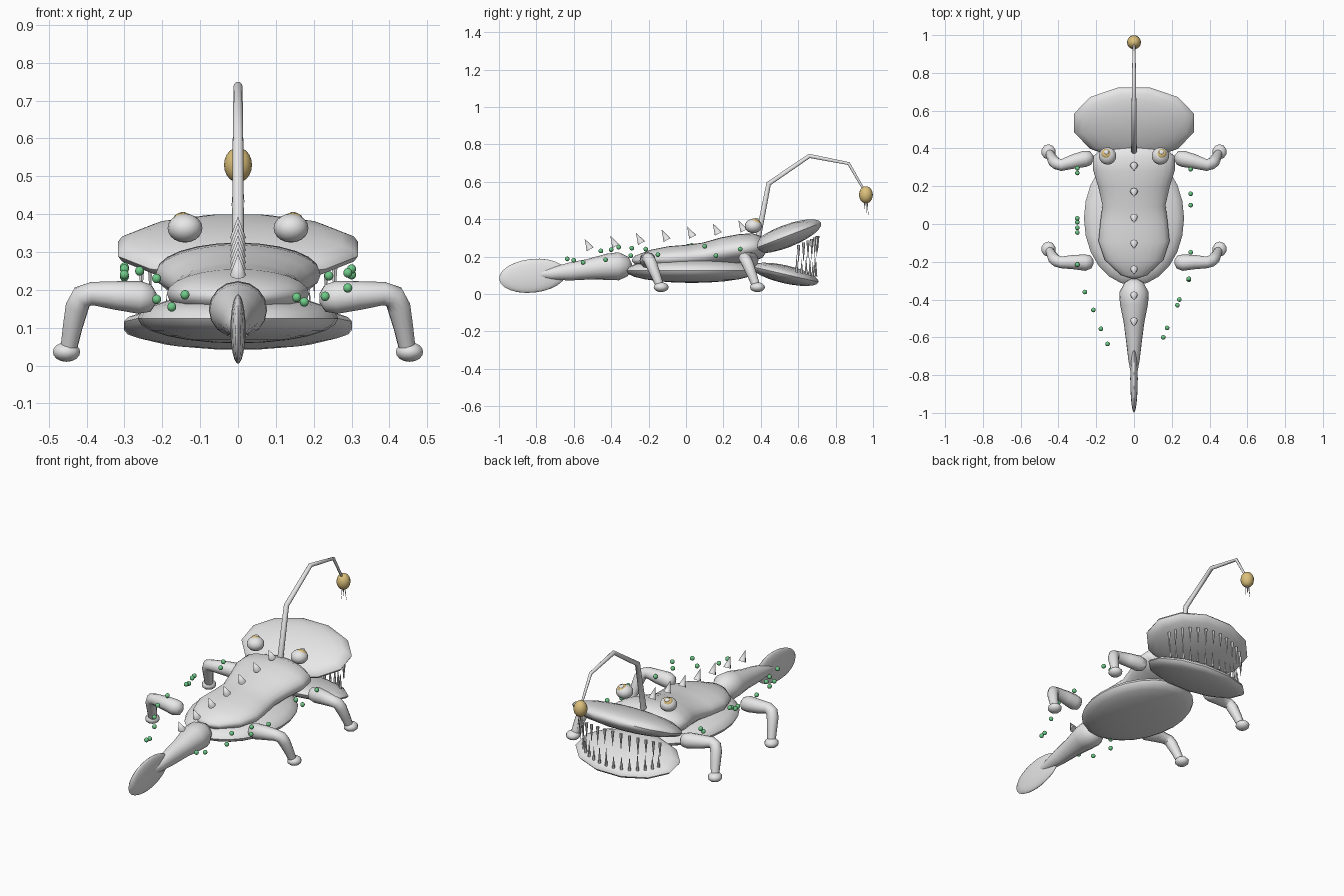
import bpy, bmesh, math, random
from mathutils import Vector, Matrix, Euler

random.seed(4)
cube = bpy.data.objects.get("Cube")
if cube:
    bpy.data.objects.remove(cube)


def material(name, rgb):
    m = bpy.data.materials.new(name)
    m.use_nodes = True
    m.diffuse_color = (*rgb, 1)
    m.node_tree.nodes["Principled BSDF"].inputs["Base Color"].default_value = (*rgb, 1)
    return m


GREY = material("pale grey skin", (0.8, 0.8, 0.8))
GOLD = material("gold", (0.72, 0.53, 0.2))
GREEN = material("green", (0.16, 0.6, 0.25))


def finish(name, bm, mat):
    bmesh.ops.recalc_face_normals(bm, faces=bm.faces)
    mesh = bpy.data.meshes.new(name)
    bm.to_mesh(mesh)
    bm.free()
    mesh.materials.append(mat)
    ob = bpy.data.objects.new(name, mesh)
    bpy.context.collection.objects.link(ob)
    bpy.ops.object.select_all(action='DESELECT')
    ob.select_set(True)
    bpy.context.view_layer.objects.active = ob
    bpy.ops.object.shade_smooth_by_angle(angle=math.radians(50))
    return ob


def ellipsoid(name, loc, size, mat=GREY, pitch=0, segs=16, rings=10, spin=0):
    bm = bmesh.new()
    matrix = (Matrix.Translation(loc) @ Matrix.Rotation(math.radians(pitch), 4, 'X')
              @ Matrix.Diagonal((*size, 1)) @ Matrix.Rotation(math.radians(spin), 4, 'Z'))
    bmesh.ops.create_uvsphere(bm, u_segments=segs, v_segments=rings, radius=1, matrix=matrix)
    return finish(name, bm, mat)


def cone(name, base, tip, radius, mat=GREY, segs=8):
    base, tip = Vector(base), Vector(tip)
    axis = tip - base
    bm = bmesh.new()
    matrix = Matrix.Translation((base + tip) / 2) @ axis.to_track_quat('Z', 'Y').to_matrix().to_4x4()
    bmesh.ops.create_cone(bm, cap_ends=True, segments=segs, radius1=radius, radius2=0,
                          depth=axis.length, matrix=matrix)
    return finish(name, bm, mat)


def loft(name, stations, mat=GREY, segs=16):
    """Skin elliptical rings along a path of (x, y, z, half width, half height)."""
    pts = [Vector(s[:3]) for s in stations]
    bm = bmesh.new()
    rings, side, last = [], None, None
    for i, s in enumerate(stations):
        ahead = (pts[min(i + 1, len(pts) - 1)] - pts[i]).normalized()
        behind = (pts[i] - pts[max(i - 1, 0)]).normalized()
        t = (ahead + behind).normalized()
        if side is None:
            side = t.cross(Vector((0, 0, 1))).normalized()
        else:
            side = last.rotation_difference(t) @ side
        last = t
        up = side.cross(t)
        angles = [2 * math.pi * k / segs for k in range(segs)]
        rings.append([bm.verts.new(pts[i] + side * s[3] * math.cos(a) + up * s[4] * math.sin(a))
                      for a in angles])
    for a, b in zip(rings, rings[1:]):
        for k in range(segs):
            n = (k + 1) % segs
            bm.faces.new((a[k], a[n], b[n], b[k]))
    bm.faces.new(rings[0])
    bm.faces.new(rings[-1])
    return finish(name, bm, mat)


# Head and jaw
ellipsoid("upper_head", (0, 0.535, 0.308), (0.328, 0.208, 0.06), pitch=21, segs=12, rings=12, spin=15)
ellipsoid("lower_jaw", (0, 0.53, 0.105), (0.312, 0.19, 0.048), pitch=-13, segs=12, rings=12, spin=15)

# Body: flat belly below a waisted back
ellipsoid("belly", (0, 0.03, 0.125), (0.265, 0.355, 0.066), segs=24, rings=12)
loft("back", [
    (0, -0.29, 0.18, 0.01, 0.005), (0, -0.27, 0.18, 0.07, 0.025),
    (0, -0.19, 0.185, 0.155, 0.05), (0, -0.09, 0.19, 0.188, 0.065),
    (0, 0.01, 0.195, 0.178, 0.068), (0, 0.1, 0.205, 0.167, 0.07),
    (0, 0.2, 0.225, 0.19, 0.078), (0, 0.29, 0.24, 0.218, 0.08),
    (0, 0.36, 0.25, 0.215, 0.075), (0, 0.41, 0.25, 0.15, 0.055),
    (0, 0.44, 0.25, 0.02, 0.01)], segs=24)

# Tail and its upright fin
loft("tail", [
    (0, -0.29, 0.145, 0.015, 0.015), (0, -0.31, 0.146, 0.05, 0.052),
    (0, -0.36, 0.148, 0.077, 0.075), (0, -0.42, 0.145, 0.075, 0.07),
    (0, -0.52, 0.132, 0.055, 0.055), (0, -0.62, 0.12, 0.042, 0.048),
    (0, -0.72, 0.108, 0.03, 0.033), (0, -0.82, 0.1, 0.012, 0.012)])
ellipsoid("tail_fin", (0, -0.82, 0.097), (0.02, 0.18, 0.09), pitch=6, segs=16, rings=12)

# Legs, eyes on both sides
for s, side in ((1, "left"), (-1, "right")):
    for end, hip_y, foot_y in (("front", 0.35, 0.38), ("rear", -0.2, -0.135)):
        knee_y = foot_y - 0.068
        path = [(0.215, hip_y, 0.178, 0.012), (0.23, hip_y, 0.178, 0.036),
                (0.26, hip_y - 0.005, 0.18, 0.043), (0.32, (hip_y + knee_y) / 2, 0.185, 0.038),
                (0.385, knee_y, 0.19, 0.031), (0.412, knee_y + 0.008, 0.182, 0.031),
                (0.425, knee_y + 0.02, 0.155, 0.031), (0.437, knee_y + 0.042, 0.1, 0.026),
                (0.447, foot_y - 0.006, 0.045, 0.022)]
        loft(f"{side}_{end}_leg", [(s * x, y, z, r, r) for x, y, z, r in path], segs=12)
        ellipsoid(f"{side}_{end}_foot", (s * 0.453, foot_y + 0.002, 0.036), (0.038, 0.04, 0.026),
                  segs=10, rings=8)
    ellipsoid(f"{side}_eye", (s * 0.14, 0.36, 0.363), (0.046, 0.046, 0.038))
    ellipsoid(f"{side}_iris", (s * 0.145, 0.373, 0.384), (0.028, 0.028, 0.018), GOLD, pitch=-25)
    ellipsoid(f"{side}_pupil", (s * 0.146, 0.38, 0.396), (0.014, 0.014, 0.009), pitch=-25, segs=10)

# Spines along the back
for i in range(7):
    y, z = 0.31 - 0.137 * i, 0.338 - 0.0165 * i
    cone(f"back_spine_{i + 1}", (0, y, z), (0, y - 0.03, z + 0.056), 0.021)

# Teeth around the open mouth
for i in range(14):
    a = math.radians(-68 + 136 * i / 13)
    x, y = 0.275 * math.sin(a), 0.54 + 0.165 * math.cos(a)
    top = 0.22 + 0.45 * (y - 0.54)
    cone(f"upper_tooth_{i + 1}", (x, y, top + 0.015),
         (x, y, top - random.uniform(0.07, 0.1)), 0.009, segs=6)
    low = 0.14 - 0.23 * (y - 0.54)
    cone(f"lower_tooth_{i + 1}", (x * 0.94, y - 0.01, low - 0.01),
         (x * 0.94, y - 0.01, low + random.uniform(0.06, 0.1)), 0.008, segs=6)

# Lure rod, glowing bulb and filaments
loft("lure_rod", [(0, 0.385, 0.3, 0.016, 0.016), (0, 0.442, 0.59, 0.014, 0.014),
                  (0, 0.66, 0.738, 0.012, 0.012), (0, 0.87, 0.697, 0.009, 0.009),
                  (0, 0.955, 0.55, 0.006, 0.006)], segs=10)
ellipsoid("lure_bulb", (0, 0.962, 0.53), (0.037, 0.037, 0.046), GOLD)
for i in range(6):
    a = i * math.pi / 3
    dx, dy = math.cos(a), math.sin(a)
    cone(f"lure_filament_{i + 1}", (0.008 * dx, 0.962 + 0.008 * dy, 0.495),
         (0.018 * dx, 0.965 + 0.012 * dy, random.uniform(0.41, 0.435)), 0.003, segs=5)

# Small green spots floating along the flanks
spots = [(0.3, 0.29, 0.24), (0.3, 0.16, 0.205), (0.3, 0.1, 0.255), (0.3, -0.15, 0.21),
         (0.29, -0.29, 0.245), (0.29, -0.295, 0.205), (0.24, -0.4, 0.237),
         (0.23, -0.43, 0.183), (0.175, -0.55, 0.168), (0.155, -0.6, 0.18),
         (-0.3, 0.295, 0.24), (-0.3, 0.27, 0.215), (-0.3, 0.03, 0.26), (-0.3, 0.01, 0.255),
         (-0.3, -0.02, 0.235), (-0.3, -0.045, 0.24), (-0.3, -0.215, 0.24),
         (-0.26, -0.36, 0.25), (-0.215, -0.455, 0.23), (-0.215, -0.455, 0.175),
         (-0.175, -0.555, 0.155), (-0.14, -0.635, 0.187)]
for i, p in enumerate(spots):
    ellipsoid(f"green_spot_{i + 1}", p, (0.0125,) * 3, GREEN, segs=10, rings=8)
